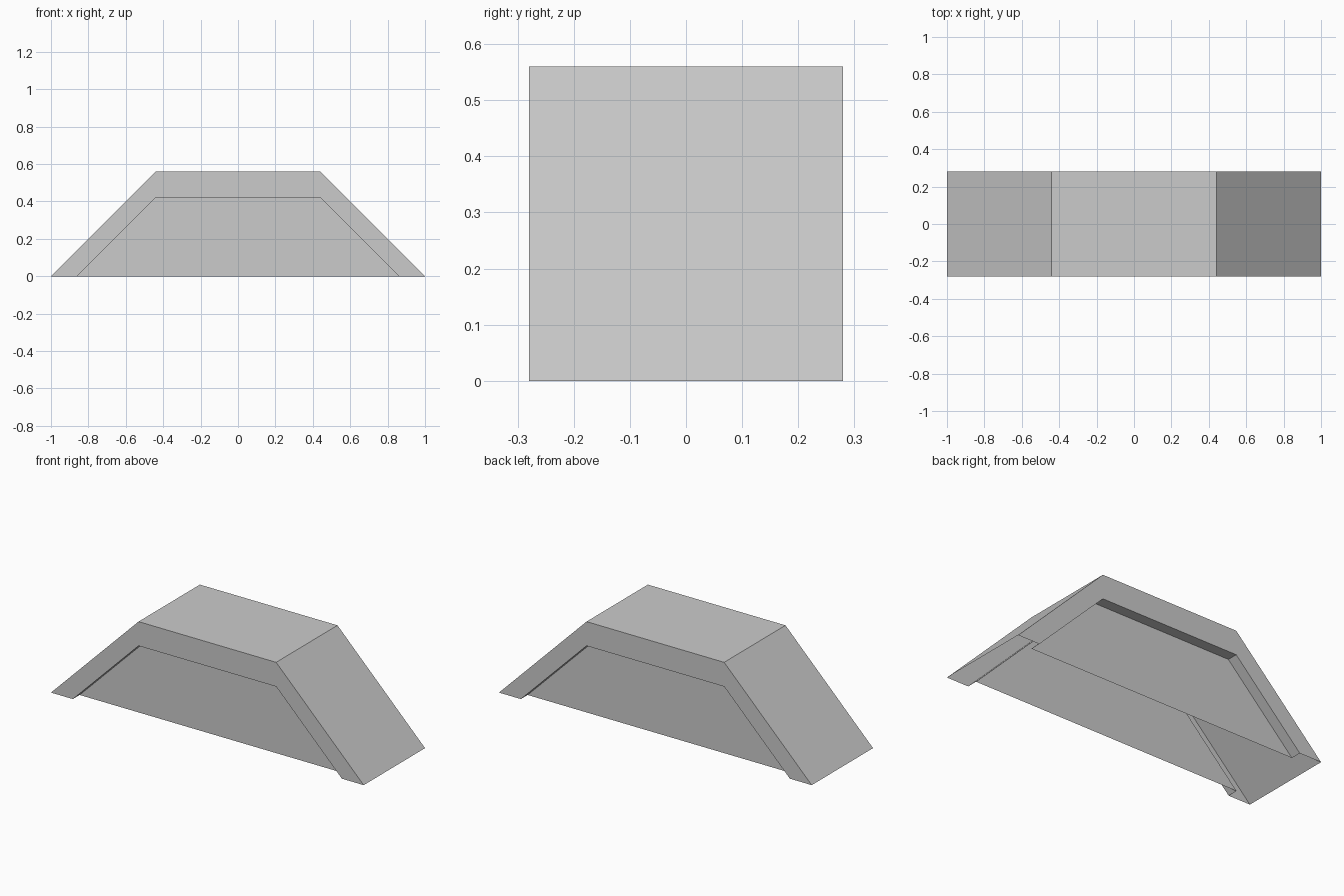
import bpy

if "Cube" in bpy.data.objects:
    bpy.data.objects.remove(bpy.data.objects["Cube"])

HALF_DEPTH = 0.28   # rim planes
PANEL_Y = 0.218     # recessed panel planes
OUTER = [(-1, 0), (-0.44, 0.56), (0.44, 0.56), (1, 0)]
INNER = [(-0.86, 0), (-0.44, 0.42), (0.44, 0.42), (0.86, 0)]


def strip(name, a, b, flip=False):
    """Open band of quads joining two point rows."""
    n = len(a)
    faces = [(i, i + 1, n + i + 1, n + i) for i in range(n - 1)]
    return make(name, a + b, faces, flip)


def make(name, verts, faces, flip=False):
    if flip:
        faces = [f[::-1] for f in faces]
    mesh = bpy.data.meshes.new(name)
    mesh.from_pydata(verts, [], faces)
    mesh.update()
    obj = bpy.data.objects.new(name, mesh)
    bpy.context.collection.objects.link(obj)
    return obj


def row(profile, y):
    return [(x, y, z) for x, z in profile]


# Outer shell: two slopes and the flat top, open underneath
strip("outer_shell", row(OUTER, -HALF_DEPTH), row(OUTER, HALF_DEPTH), True)

# Each end: flat rim, recess lining and sunken panel
for side, s in (("front", -1), ("back", 1)):
    back = s > 0
    rim_inner = row(INNER, s * HALF_DEPTH)
    panel = row(INNER, s * PANEL_Y)
    strip(side + "_rim", row(OUTER, s * HALF_DEPTH), rim_inner, not back)
    strip(side + "_recess", rim_inner, panel, not back)
    make(side + "_panel", panel, [(0, 1, 2, 3)], not back)
